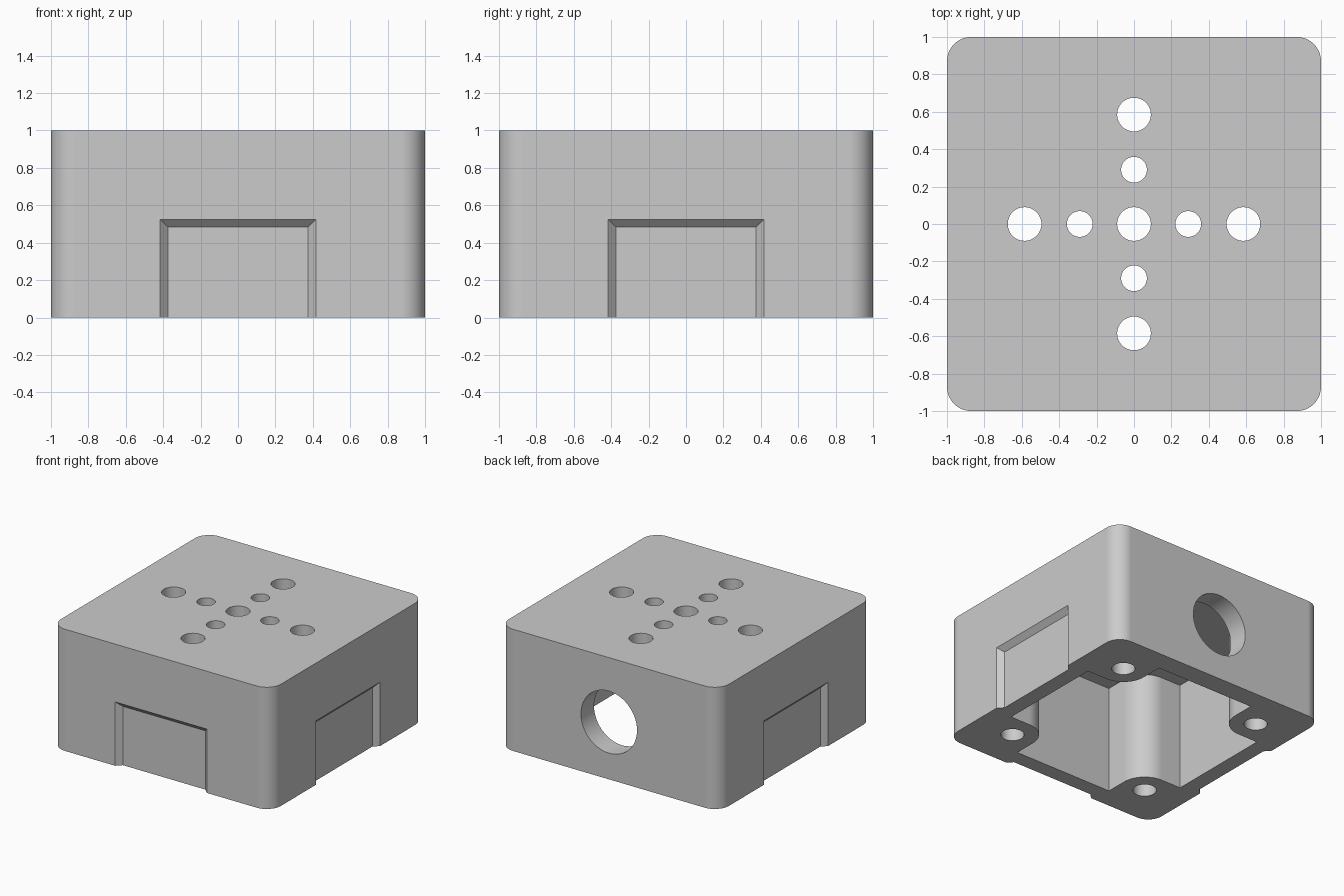
import bpy, bmesh
from math import cos, sin, pi, radians
from mathutils import Matrix, Vector

cube = bpy.data.objects.get("Cube")
if cube:
    bpy.data.objects.remove(cube, do_unlink=True)

HALF, HEIGHT = 1.0, 1.0
INNER, POST, POST_R = 0.83, 0.65, 0.2   # cavity wall, post centre, post rounding
CEILING = 0.89

grey = bpy.data.materials.new("plain_grey")
grey.use_nodes = True
colour = (0.6, 0.6, 0.6, 1)
grey.diffuse_color = colour
grey.node_tree.nodes["Principled BSDF"].inputs["Base Color"].default_value = colour


def make_object(name, bm):
    bmesh.ops.recalc_face_normals(bm, faces=bm.faces)
    mesh = bpy.data.meshes.new(name)
    bm.to_mesh(mesh)
    bm.free()
    mesh.materials.append(grey)
    obj = bpy.data.objects.new(name, mesh)
    bpy.context.collection.objects.link(obj)
    return obj


def arc(centre, radius, start, end, steps=14):
    angles = [radians(start + (end - start) * i / steps) for i in range(steps + 1)]
    return [Vector((centre + radius * cos(a), centre + radius * sin(a), 0)) for a in angles]


def four_corners(quarter):
    """Repeat a corner outline around the vertical axis."""
    return [Matrix.Rotation(k * pi / 2, 3, 'Z') @ p for k in range(4) for p in quarter]


def prism(name, outline, z0, z1):
    bm = bmesh.new()
    face = bm.faces.new([bm.verts.new((p.x, p.y, z0)) for p in outline])
    top = bmesh.ops.extrude_face_region(bm, geom=[face])["geom"]
    verts = [v for v in top if isinstance(v, bmesh.types.BMVert)]
    bmesh.ops.translate(bm, vec=(0, 0, z1 - z0), verts=verts)
    return make_object(name, bm)


def drill(name, radius, depth, location, axis=Matrix.Identity(4)):
    bm = bmesh.new()
    bmesh.ops.create_cone(bm, cap_ends=True, segments=48, radius1=radius,
                          radius2=radius, depth=depth,
                          matrix=Matrix.Translation(location) @ axis)
    return make_object(name, bm)


def recess(angle):
    """Shallow side pocket with chamfered edges, open at the bottom."""
    bm = bmesh.new()
    rings = []
    for y, w, top in ((-1.04, 0.457, 0.565), (-0.958, 0.375, 0.483)):
        rings.append([bm.verts.new(c) for c in
                      ((-w, y, -0.1), (w, y, -0.1), (w, y, top), (-w, y, top))])
    a, b = rings
    bm.faces.new(a)
    bm.faces.new(b)
    for i in range(4):
        j = (i + 1) % 4
        bm.faces.new((a[i], a[j], b[j], b[i]))
    bm.transform(Matrix.Rotation(angle, 4, 'Z'))
    return make_object("side_recess_cutter", bm)


# Housing block with rounded vertical corners
housing = prism("housing", four_corners(arc(HALF - 0.13, 0.13, 0, 90)), 0, HEIGHT)

# Cavity, open below, leaving a rounded screw post in each corner
edge = POST - POST_R
corner = ([Vector((INNER, edge, 0))] + arc(POST, POST_R, 270, 180)
          + [Vector((edge, INNER, 0))])
cutters = [prism("cavity_cutter", four_corners(corner), -0.1, CEILING)]

# Pockets on the front, left and right sides
cutters += [recess(k * pi / 2) for k in (0, 1, 3)]

# Cross of holes through the top
cutters.append(drill("centre_hole_cutter", 0.09, 0.5, (0, 0, 1)))
for distance, radius in ((0.29, 0.069), (0.585, 0.09)):
    for dx, dy in ((1, 0), (-1, 0), (0, 1), (0, -1)):
        cutters.append(drill("top_hole_cutter", radius, 0.5,
                             (dx * distance, dy * distance, 1)))

# Blind screw holes in the posts
for sx in (-1, 1):
    for sy in (-1, 1):
        cutters.append(drill("screw_hole_cutter", 0.088, 1.1,
                             (sx * POST, sy * POST, 0)))

# Round port through the back wall
cutters.append(drill("back_port_cutter", 0.255, 0.5, (0, HALF, 0.47),
                     Matrix.Rotation(pi / 2, 4, 'X')))

# Carve everything out of the housing
bpy.ops.object.select_all(action='DESELECT')
housing.select_set(True)
bpy.context.view_layer.objects.active = housing
for cutter in cutters:
    cutter.hide_render = True
    cut = housing.modifiers.new("cut", 'BOOLEAN')
    cut.operation, cut.solver, cut.object = 'DIFFERENCE', 'EXACT', cutter
    bpy.ops.object.modifier_apply(modifier=cut.name)
    bpy.data.objects.remove(cutter, do_unlink=True)

# Single colour and crisp edges
housing.data.materials.clear()
housing.data.materials.append(grey)
bpy.ops.object.shade_smooth_by_angle(angle=radians(30))
weighted = housing.modifiers.new("flat_shading", 'WEIGHTED_NORMAL')
weighted.keep_sharp = True
